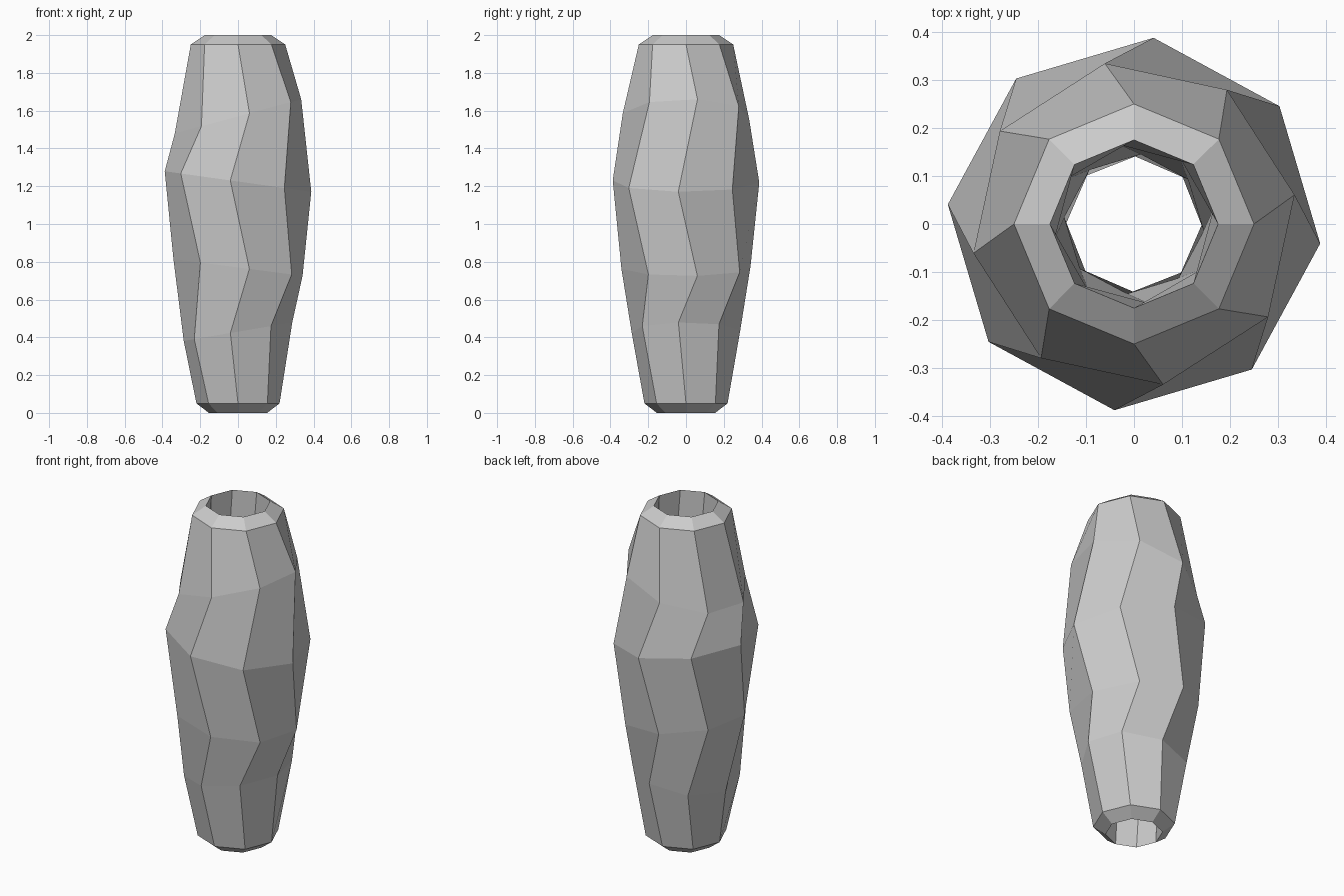
import bpy, bmesh, math

if "Cube" in bpy.data.objects:
    bpy.data.objects.remove(bpy.data.objects["Cube"])

SIDES = 8
# Closed wall profile: (radius, height, twist in degrees, tilt along x)
outer = [
    (0.154, 0.00, 0, 0), (0.22, 0.05, 0, 0),
    (0.29, 0.43, -8, 0.17), (0.347, 0.77, 10, -0.13),
    (0.39, 1.225, -6, -0.14), (0.34, 1.57, 10.3, 0.27),
    (0.25, 1.95, 0, 0), (0.175, 2.00, 0, 0),
]
inner = [
    (0.168, 1.57, 10.3, 0.27), (0.146, 1.225, -5.5, -0.14),
    (0.156, 0.77, 10, -0.13), (0.151, 0.43, -8, 0.17),
]


def add_ring(bm, radius, height, twist, tilt):
    ring = []
    for i in range(SIDES):
        a = 2 * math.pi * i / SIDES + math.radians(twist)
        x, y = radius * math.cos(a), radius * math.sin(a)
        ring.append(bm.verts.new((x, y, height + tilt * x)))
    return ring


# Faceted hollow body, outside and bore in one closed skin
bm = bmesh.new()
rings = [add_ring(bm, *p) for p in outer + inner]
for k, low in enumerate(rings):
    high = rings[(k + 1) % len(rings)]
    for i in range(SIDES):
        j = (i + 1) % SIDES
        bm.faces.new((low[i], low[j], high[j], high[i]))
bmesh.ops.recalc_face_normals(bm, faces=bm.faces)

mesh = bpy.data.meshes.new("faceted_tube")
bm.to_mesh(mesh)
bm.free()
bpy.context.collection.objects.link(bpy.data.objects.new("faceted_tube", mesh))
